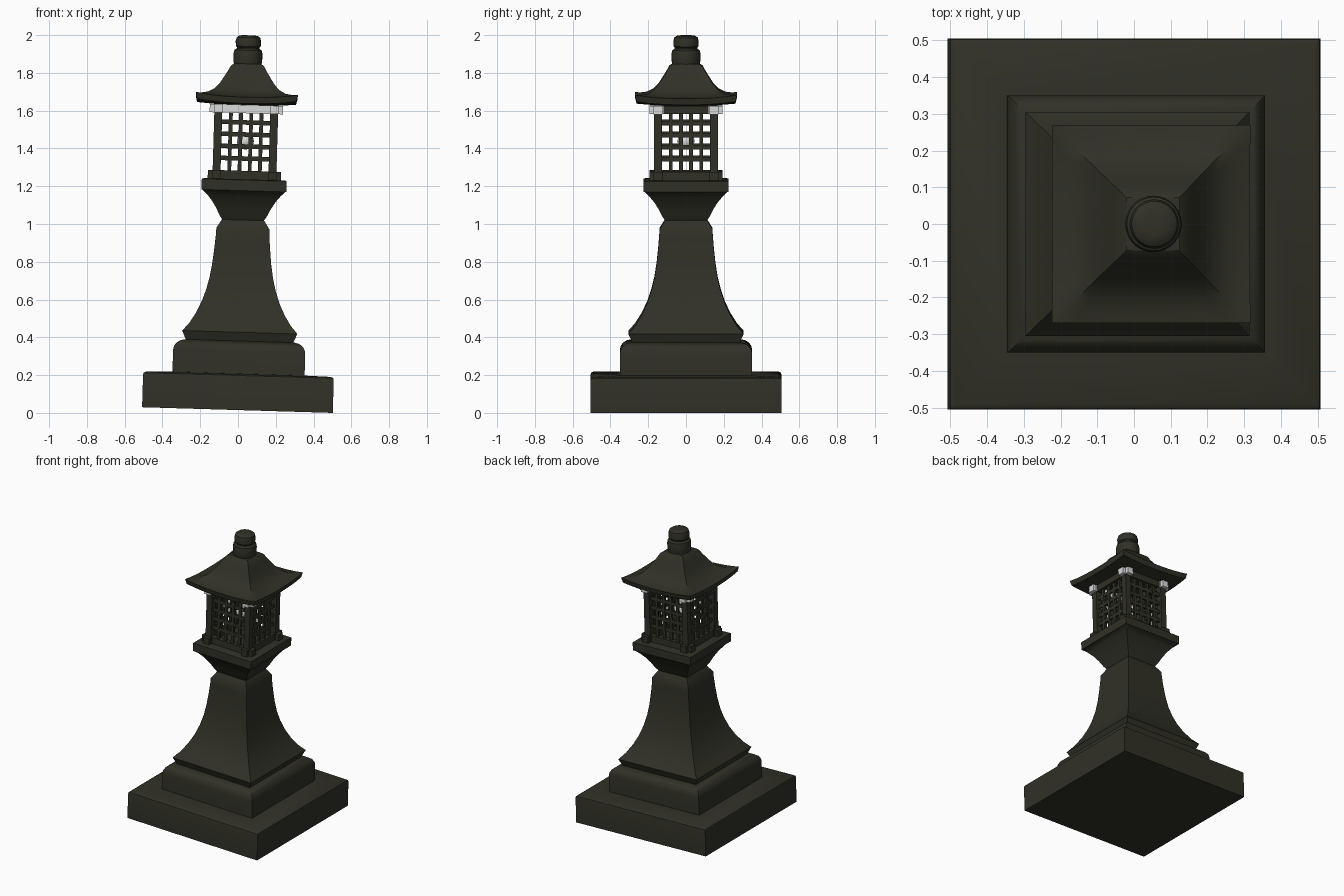
import bpy, bmesh, math
from mathutils import Matrix, Vector

if "Cube" in bpy.data.objects:
    bpy.data.objects.remove(bpy.data.objects["Cube"])

def material(name, rgb):
    m = bpy.data.materials.new(name)
    m.diffuse_color = (*rgb, 1)
    m.use_nodes = True
    m.node_tree.nodes["Principled BSDF"].inputs["Base Color"].default_value = m.diffuse_color
    return m

STONE = material("dark_olive_stone", (0.03, 0.03, 0.02))
PALE = material("pale_grey", (0.7, 0.71, 0.71))

# The whole lantern leans slightly towards +x
LEAN = Matrix.Translation((-0.003, 0, 0.015)) @ Matrix.Rotation(math.radians(1.7), 4, 'Y')

def finish(name, bm, mat, angle=32):
    bmesh.ops.recalc_face_normals(bm, faces=bm.faces)
    me = bpy.data.meshes.new(name)
    bm.to_mesh(me)
    bm.free()
    me.transform(LEAN)
    me.materials.append(mat)
    for p in me.polygons:
        p.use_smooth = True
    me.set_sharp_from_angle(angle=math.radians(angle))
    ob = bpy.data.objects.new(name, me)
    bpy.context.collection.objects.link(ob)
    return ob

def square_ring(h, n):
    pts = []
    for k in range(4):
        for i in range(n):
            t = -1 + 2 * i / n
            a, b = t * h, -h
            for _ in range(k):
                a, b = -b, a
            pts.append((a, b, abs(t)))
    return pts

def loft(name, profile, mat=STONE, n=1, lift=0, round_sides=0):
    """Stack square (or round) rings given as (half width, z), capped at both ends."""
    bm = bmesh.new()
    rings = []
    for h, z in profile:
        if round_sides:
            pts = [(h * math.cos(2 * math.pi * i / round_sides),
                    h * math.sin(2 * math.pi * i / round_sides), 0) for i in range(round_sides)]
        else:
            pts = square_ring(h, n)
        rings.append([bm.verts.new((x, y, z + lift * t ** 2.5 * (h / 0.27) ** 3)) for x, y, t in pts])
    c = len(rings[0])
    for r, s in zip(rings, rings[1:]):
        for i in range(c):
            j = (i + 1) % c
            bm.faces.new((r[i], r[j], s[j], s[i]))
    bm.faces.new(rings[0])
    bm.faces.new(rings[-1])
    return finish(name, bm, mat)

def boxes(name, items, mat=STONE):
    """One object from a list of (centre, size) boxes."""
    bm = bmesh.new()
    for c, s in items:
        bmesh.ops.create_cube(bm, size=1, matrix=Matrix.Translation(Vector(c)) @ Matrix.Diagonal((*s, 1)))
    return finish(name, bm, mat)

# Stepped base
loft("base_slab", [(0.505, 0), (0.505, 0.172), (0.502, 0.183), (0.49, 0.19), (0.34, 0.193)])
loft("base_step", [(0.35, 0.185), (0.35, 0.31), (0.346, 0.328), (0.335, 0.346),
                   (0.315, 0.36), (0.29, 0.366)])

# Flared pedestal and its neck
loft("pedestal", [(0.282, 0.36), (0.305, 0.412), (0.27, 0.452), (0.234, 0.51), (0.206, 0.57),
                  (0.184, 0.635), (0.168, 0.7), (0.156, 0.775), (0.147, 0.86), (0.142, 0.92),
                  (0.14, 0.962), (0.112, 1.006)])
loft("platform", [(0.108, 1.003), (0.125, 1.028), (0.145, 1.068), (0.168, 1.105),
                  (0.195, 1.138), (0.218, 1.16), (0.225, 1.162), (0.225, 1.218), (0.215, 1.222)])

# Lantern cage: posts, rails and lattice
P = 0.148
corners = [(sx, sy) for sx in (-1, 1) for sy in (-1, 1)]
boxes("corner_posts", [((sx * P, sy * P, 1.417), (0.042, 0.042, 0.4)) for sx, sy in corners])

def crosses(z, height):
    out = []
    for sx, sy in corners:
        out.append(((sx * 0.157, sy * P, z), (0.074, 0.046, height)))
        out.append(((sx * P, sy * 0.157, z), (0.046, 0.074, height)))
    return out

boxes("corner_feet", crosses(1.243, 0.046))
boxes("corner_brackets", crosses(1.594, 0.044), PALE)
boxes("front_top_rail", [((0, -P, 1.594), (0.27, 0.042, 0.044))], PALE)
boxes("top_rails", [((0, P, 1.594), (0.26, 0.036, 0.044))] +
      [((s * P, 0, 1.594), (0.036, 0.26, 0.044)) for s in (-1, 1)])
boxes("bottom_rails", [((0, s * P, 1.243), (0.26, 0.036, 0.048)) for s in (-1, 1)] +
      [((s * P, 0, 1.243), (0.036, 0.26, 0.048)) for s in (-1, 1)])

lattice = []
for s in (-1, 1):
    for i in range(4):
        u, z = (i - 1.5) * 0.054, 1.332 + i * 0.0637
        lattice += [((u, s * P, 1.417), (0.02, 0.014, 0.32)), ((s * P, u, 1.417), (0.014, 0.02, 0.32)),
                    ((0, s * P, z), (0.27, 0.012, 0.024)), ((s * P, 0, z), (0.012, 0.27, 0.024))]
boxes("window_lattice", lattice)

# Small lamp inside the cage
bm = bmesh.new()
bmesh.ops.create_uvsphere(bm, u_segments=16, v_segments=10, radius=0.045,
                          matrix=Matrix.Translation((0, 0, 1.425)))
finish("lamp", bm, PALE)

# Roof with upturned corners
loft("roof", [(0.03, 1.836), (0.072, 1.834), (0.088, 1.822), (0.105, 1.79), (0.125, 1.757),
              (0.145, 1.725), (0.172, 1.694), (0.205, 1.673), (0.24, 1.662), (0.27, 1.657),
              (0.262, 1.624), (0.17, 1.617), (0.02, 1.616)], n=10, lift=0.019)

# Round finial in two rolls
loft("finial", [(0.072, 1.825), (0.076, 1.85), (0.077, 1.885), (0.073, 1.905), (0.06, 1.914),
                (0.06, 1.92), (0.066, 1.926), (0.067, 1.955), (0.062, 1.973), (0.05, 1.982),
                (0.03, 1.985)], round_sides=28)
